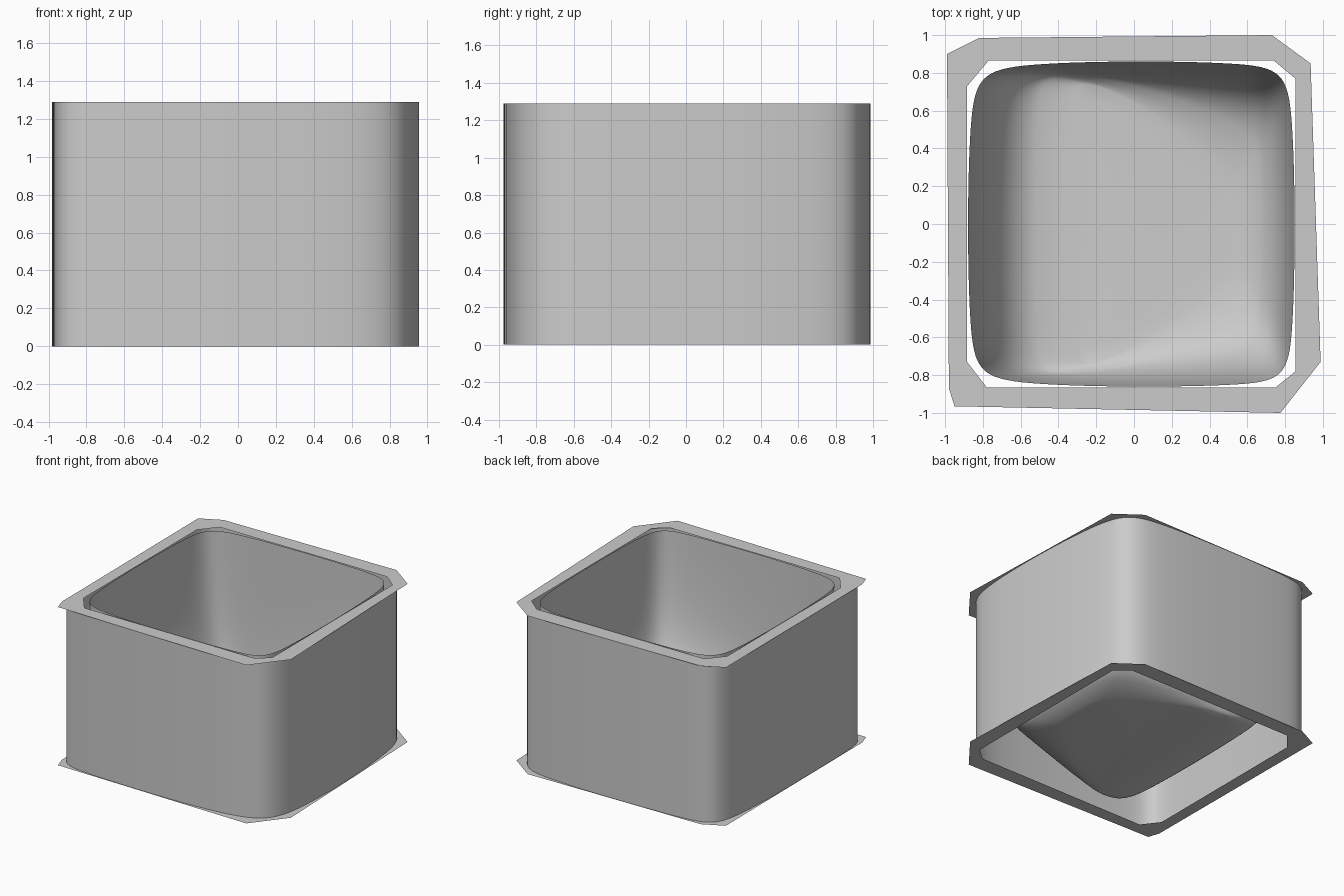
import bpy, bmesh
from mathutils import Vector

if "Cube" in bpy.data.objects:
    bpy.data.objects.remove(bpy.data.objects["Cube"])

H = 1.29
OUTER = [(-0.82, 0.985), (0.73, 1.0), (0.935, 0.85), (0.988, -0.73),
         (0.775, -1.0), (-0.95, -0.965), (-0.98, -0.87), (-0.99, 0.90)]
INNER = [(-0.77, 0.865), (0.74, 0.865), (0.855, 0.77), (0.855, -0.78),
         (0.75, -0.865), (-0.78, -0.865), (-0.883, -0.73), (-0.883, 0.73)]


def spline(ctrl, steps=16):
    """Closed uniform cubic B-spline through a control polygon."""
    n, out = len(ctrl), []
    for i in range(n):
        p = [Vector(ctrl[(i + k - 1) % n]) for k in range(4)]
        for s in range(steps):
            t = s / steps
            w = ((1 - t) ** 3, 3 * t**3 - 6 * t**2 + 4,
                 -3 * t**3 + 3 * t**2 + 3 * t + 1, t**3)
            out.append(sum((q * (a / 6) for q, a in zip(p, w)), Vector((0, 0))))
    return out


def loft(name, loops, pole=None, smooth=True, relax_from=None):
    """Skin closed loops of equal length, optionally closing to a pole."""
    bm = bmesh.new()
    rows = [[bm.verts.new(p) for p in lp] for lp in loops]
    n = len(rows[0])
    for a, b in zip(rows, rows[1:]):
        for i in range(n):
            j = (i + 1) % n
            bm.faces.new((a[i], a[j], b[j], b[i]))
    if pole:
        tip = bm.verts.new(pole)
        for i in range(n):
            bm.faces.new((rows[-1][i], rows[-1][(i + 1) % n], tip))
    if relax_from:                                # soften heights of the inner rows
        soft = [v for r in rows[relax_from:] for v in r] + [tip]
        for _ in range(25):
            bmesh.ops.smooth_vert(bm, verts=soft, factor=0.5, use_axis_z=True)
    bmesh.ops.recalc_face_normals(bm, faces=bm.faces)
    for f in bm.faces:
        f.smooth = smooth
    me = bpy.data.meshes.new(name)
    bm.to_mesh(me)
    bm.free()
    ob = bpy.data.objects.new(name, me)
    bpy.context.collection.objects.link(ob)
    return ob


def level(pts, z):
    return [(p[0], p[1], z) for p in pts]


# Outer wall: rounded outline extruded straight up
wall = spline(OUTER)
loft("outer_wall", [level(wall, 0), level(wall, H)])

# Flat faceted frames at top and bottom
for name, z in (("bottom_frame", 0), ("top_frame", H)):
    loft(name, [level(OUTER, z), level(INNER, z)], smooth=False)

# Inner bowl: steep sides curving into a floor that narrows to the right
POLE = Vector((0.0, 0.0, 0.06))


def bowl_controls(p):
    f = (p.x + 0.883) / 1.738                     # 0 left .. 1 right
    g = f * f
    return [Vector((p.x, p.y, H)),
            Vector((p.x * (0.96 + 0.03 * f), p.y * (1 - 0.03 * g), 0.22 + 0.13 * f)),
            Vector((p.x * (0.80 + 0.15 * f), p.y * (1 - 0.16 * g), 0.02 + 0.14 * f)),
            Vector((p.x * (0.38 + 0.27 * f), p.y * (0.90 - 0.60 * g), 0.03 + 0.06 * f))]


def bowl_point(p, t):
    w = ((1 - t) ** 3, 3 * t * (1 - t) ** 2, 3 * t * t * (1 - t), t**3)
    return sum((q * a for q, a in zip(bowl_controls(p), w)), Vector())


rim = spline(INNER)
STEPS, FLOOR = 32, 8
rows = [[bowl_point(p, k / STEPS) for p in rim] for k in range(STEPS + 1)]
rows += [[bowl_point(p, 1).lerp(POLE, k / FLOOR) for p in rim] for k in range(1, FLOOR)]
loft("inner_bowl", rows, POLE, relax_from=26)
